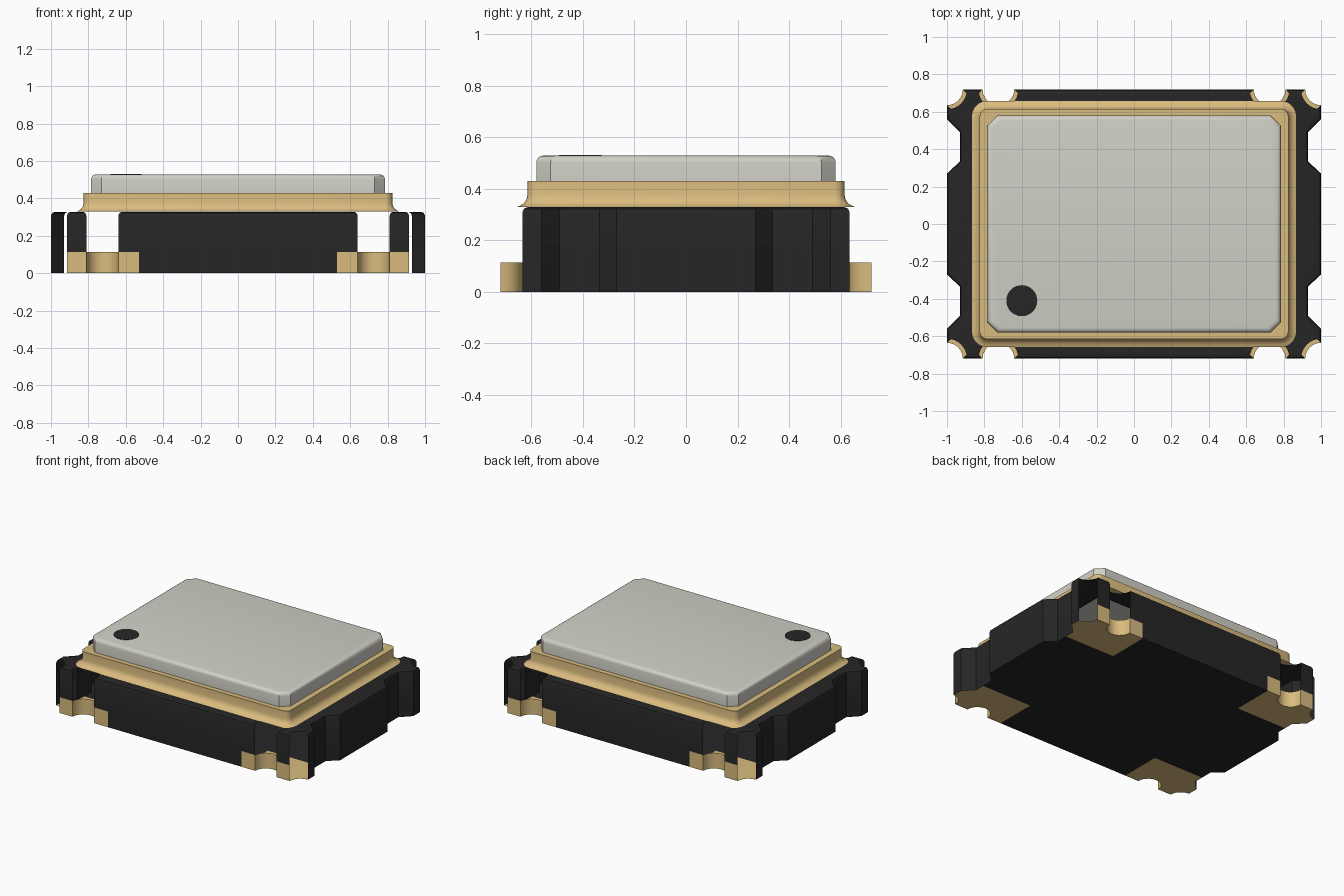
import bpy, bmesh, math
from mathutils import Vector

cube = bpy.data.objects.get("Cube")
if cube:
    bpy.data.objects.remove(cube)


def material(name, rgb):
    m = bpy.data.materials.new(name)
    m.use_nodes = True
    m.diffuse_color = (*rgb, 1)
    m.node_tree.nodes["Principled BSDF"].inputs["Base Color"].default_value = (*rgb, 1)
    return m


BLACK = material("ceramic black", (0.020, 0.019, 0.019))
GOLD = material("gold plating", (0.70, 0.50, 0.21))
GREY = material("lid grey", (0.64, 0.635, 0.57))


def finish(bm, name, mats, angle=35):
    mesh = bpy.data.meshes.new(name)
    bm.to_mesh(mesh)
    bm.free()
    obj = bpy.data.objects.new(name, mesh)
    bpy.context.collection.objects.link(obj)
    for m in mats:
        mesh.materials.append(m)
    bpy.ops.object.select_all(action='DESELECT')
    obj.select_set(True)
    bpy.context.view_layer.objects.active = obj
    bpy.ops.object.shade_smooth_by_angle(angle=math.radians(angle))
    return obj


def rounded_rect(hx, hy, r, steps):
    """Counter-clockwise rectangle; one step gives chamfered corners."""
    pts = []
    for k, (sx, sy) in enumerate([(1, 1), (-1, 1), (-1, -1), (1, -1)]):
        for i in range(steps + 1):
            a = math.pi / 2 * (k + i / steps)
            pts.append((sx * (hx - r) + r * math.cos(a), sy * (hy - r) + r * math.sin(a)))
    return pts


def loft(bm, sections, closed=False):
    """Join (points, z) sections of equal length; returns their vertex loops."""
    loops = [[bm.verts.new((x, y, z)) for x, y in pts] for pts, z in sections]
    pairs = list(zip(loops, loops[1:]))
    if closed:
        pairs.append((loops[-1], loops[0]))
    for a, b in pairs:
        for i in range(len(a)):
            j = (i + 1) % len(a)
            bm.faces.new((a[i], a[j], b[j], b[i]))
    return loops


# Body outline: one quarter with edge tags, mirrored around
HX, HY, SLOT_X, R, ARC = 1.0, 0.72, 0.725, 0.085, 10


def arc(cx, cy, r, a0, a1, steps):
    return [(cx + r * math.cos(a0 + (a1 - a0) * i / steps),
             cy + r * math.sin(a0 + (a1 - a0) * i / steps)) for i in range(steps + 1)]


def quarter(d):
    """Side notch, open corner and slot of the +x +y quarter, inset by d."""
    r, k = R + d, 0.41 * d
    t = math.asin(d / r)
    pts = [(HX - d, 0.27 - k), (0.93 - d, 0.335 - k), (0.93 - d, 0.49 + k), (HX - d, 0.56 + k)]
    corner = arc(HX, HY, r, 1.5 * math.pi - t, math.pi + t, 6)
    slot = arc(SLOT_X, HY, r, -t, -math.pi + t, ARC)
    tags = ["wall"] * 4 + ["corner"] * 6 + ["wall"] + ["slot"] * ARC
    return pts + corner + slot, tags


def outline(d):
    q, t = quarter(d)
    pts = q + [(-x, y) for x, y in reversed(q)]
    pts += [(-x, -y) for x, y in pts]
    half = t + ["wall"] + t[::-1] + ["wall"]
    return pts, half * 2


PAD_X, PAD_Y, PAD_Z, TOP = 0.53, 0.42, 0.113, 0.328


def flat_fill(bm, edges, up):
    faces = bmesh.ops.triangle_fill(bm, use_beauty=True, edges=edges)["geom"]
    for f in [g for g in faces if isinstance(g, bmesh.types.BMFace)]:
        f.normal_update()
        if f.normal.z * up < 0:
            f.normal_flip()


# Ceramic body: shell with open corners, slots plated only low down
bm = bmesh.new()
loops = []
for z, d in [(0, 0), (PAD_Z, 0), (TOP - 0.022, 0), (TOP - 0.006, 0.006), (TOP, 0.022)]:
    pts, tags = outline(d)
    loops.append([bm.verts.new((x, y, z)) for x, y in pts])
n = len(tags)
for level, (a, b) in enumerate(zip(loops, loops[1:])):
    for i, tag in enumerate(tags):
        if tag == "wall" or (tag == "slot" and level == 0):
            j = (i + 1) % n
            bm.faces.new((a[i], a[j], b[j], b[i]))


def ring_edges(loop):
    out = []
    for i, v in enumerate(loop):
        w = loop[(i + 1) % len(loop)]
        out.append(bm.edges.get((v, w)) or bm.edges.new((v, w)))
    return out


cavity = [bm.verts.new((x, y, TOP)) for x, y in rounded_rect(0.73, 0.53, 0.03, 3)]
flat_fill(bm, ring_edges(loops[0]), -1)
flat_fill(bm, ring_edges(loops[-1]) + ring_edges(cavity), 1)
for axis, dist in ((0, PAD_X), (1, PAD_Y)):
    for s in (-1, 1):
        co = Vector((0, 0, 0))
        co[axis] = s * dist
        no = Vector((0, 0, 0))
        no[axis] = 1
        bmesh.ops.bisect_plane(bm, geom=bm.verts[:] + bm.edges[:] + bm.faces[:],
                               dist=1e-5, plane_co=co, plane_no=no)
# Corner contact pads, wrapping from the underside up the long faces
for f in bm.faces:
    f.normal_update()
    c = f.calc_center_median()
    in_pad = abs(c.x) > PAD_X and abs(c.y) > PAD_Y and c.z < PAD_Z
    f.material_index = int(in_pad and (f.normal.z < -0.9 or abs(c.x) < 0.92))
finish(bm, "ceramic_body", [BLACK, GOLD])

# Seal ring: flared foot, straight wall, open middle
bm = bmesh.new()
profile = [(0.0, 0.43), (0.0, 0.375), (0.004, 0.358), (0.014, 0.343), (0.028, 0.334), (0.042, 0.329)]
sections = [(rounded_rect(0.73, 0.53, 0.03, 5), 0.329), (rounded_rect(0.73, 0.53, 0.03, 5), 0.43)]
sections += [(rounded_rect(0.825 + d, 0.615 + d, 0.04 + d, 5), z) for d, z in profile]
loft(bm, sections, closed=True)
bmesh.ops.recalc_face_normals(bm, faces=bm.faces[:])
finish(bm, "seal_ring", [GOLD])

# Lid: chamfered corners and rounded upper rim
bm = bmesh.new()
rim = [(0, 0.43), (0, 0.503)]
rim += [(0.025 * (1 - math.cos(a)), 0.503 + 0.025 * math.sin(a))
        for a in (math.pi / 8 * i for i in range(1, 5))]
loops = loft(bm, [(rounded_rect(0.785 - d, 0.58 - d, 0.055 - d * 0.4, 1), z) for d, z in rim])
bm.faces.new(loops[0][::-1])
bm.faces.new(loops[-1])
finish(bm, "lid", [GREY])

# Orientation dot on the lid
bm = bmesh.new()
dot = loft(bm, [(arc(-0.6, -0.41, 0.083, 0, 2 * math.pi * 31 / 32, 31), z) for z in (0.526, 0.530)])
bm.faces.new(dot[1])
bm.faces.new(dot[0][::-1])
finish(bm, "orientation_dot", [BLACK])
